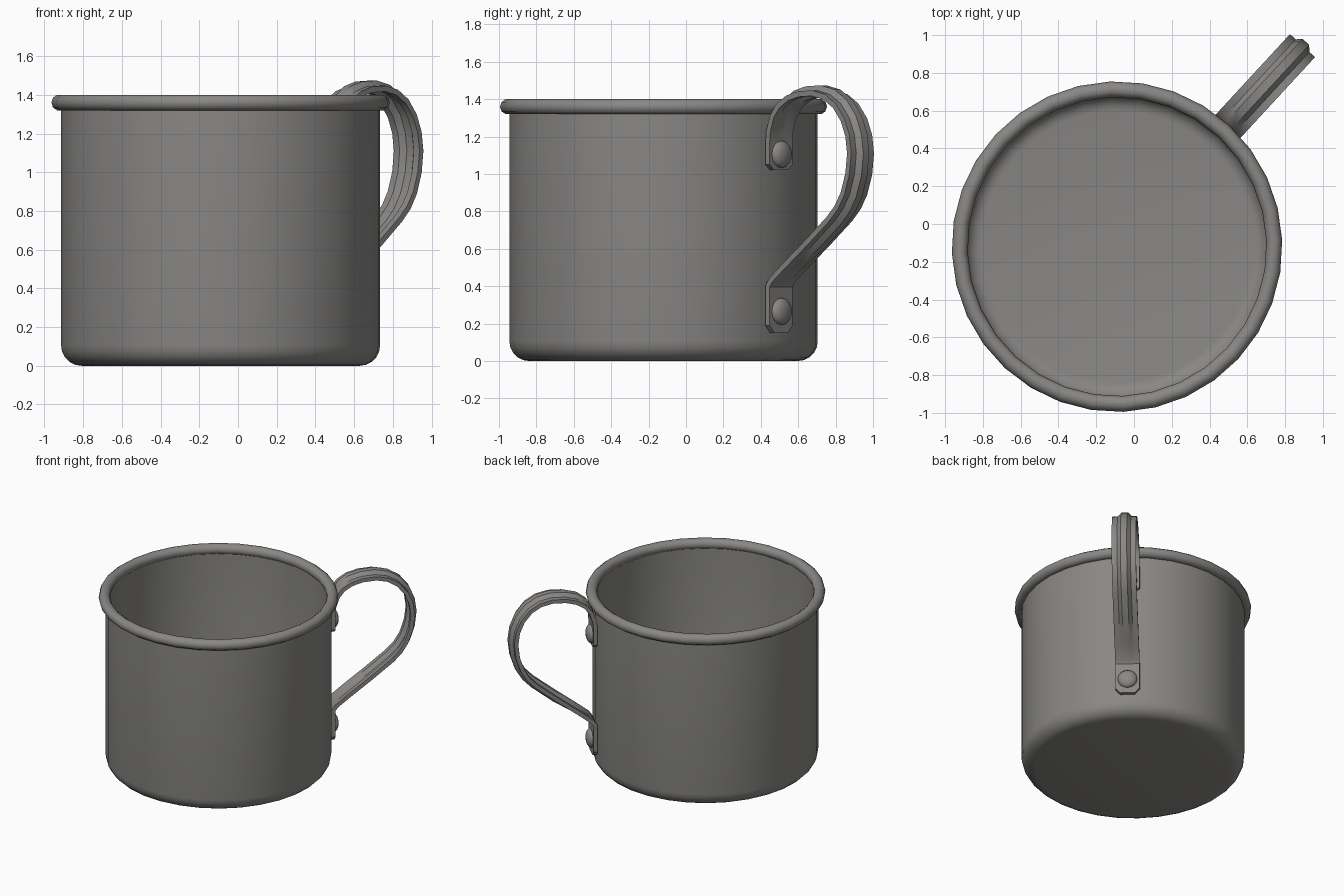
import bpy, bmesh, math
from mathutils import Vector, Matrix

if "Cube" in bpy.data.objects:
    bpy.data.objects.remove(bpy.data.objects["Cube"])

# Cup axis and handle direction
PLACE = Matrix.Translation((-0.09, -0.12, 0)) @ Matrix.Rotation(math.radians(47.3), 4, 'Z')

metal = bpy.data.materials.new("grey metal")
metal.diffuse_color = (0.25, 0.245, 0.235, 1)
metal.use_nodes = True
metal.node_tree.nodes["Principled BSDF"].inputs["Base Color"].default_value = metal.diffuse_color


def finish(name, bm, local=Matrix.Identity(4), angle=40):
    bmesh.ops.remove_doubles(bm, verts=bm.verts, dist=1e-5)
    bmesh.ops.recalc_face_normals(bm, faces=bm.faces)
    me = bpy.data.meshes.new(name)
    bm.to_mesh(me)
    bm.free()
    ob = bpy.data.objects.new(name, me)
    bpy.context.collection.objects.link(ob)
    me.materials.append(metal)
    ob.matrix_world = PLACE @ local
    bpy.ops.object.select_all(action='DESELECT')
    ob.select_set(True)
    bpy.context.view_layer.objects.active = ob
    bpy.ops.object.shade_smooth_by_angle(angle=math.radians(angle))
    return ob


def lathe(name, profile, steps, local=Matrix.Identity(4), angle=40):
    bm = bmesh.new()
    vs = [bm.verts.new((r, 0, z)) for r, z in profile]
    es = [bm.edges.new(p) for p in zip(vs, vs[1:])]
    bmesh.ops.spin(bm, geom=vs + es, cent=(0, 0, 0), axis=(0, 0, 1),
                   angle=2 * math.pi, steps=steps, use_merge=True)
    return finish(name, bm, local, angle)


def arc(cr, cz, rad, a0, a1, n):
    return [(cr + rad * math.cos(math.radians(a0 + (a1 - a0) * i / n)),
             cz + rad * math.sin(math.radians(a0 + (a1 - a0) * i / n))) for i in range(n + 1)]


# Cup wall and floor: outside, then back down the inside
outer = [(0, 0)] + arc(0.72, 0.105, 0.105, -90, 0, 5) + [(0.825, 1.36)]
inner = [(0.802, 1.36)] + arc(0.72, 0.107, 0.082, 0, -90, 5) + [(0, 0.025)]
lathe("cup_body", outer + inner, 32)

# Rolled rim
lathe("rolled_rim", arc(0.833, 1.36, 0.042, 0, 360, 10), 32, angle=60)

# Handle strip: centre line as (distance from cup axis, height)
path = [(0.84, 1.02), (0.84, 1.05), (0.84, 1.17), (0.845, 1.23), (0.872, 1.31), (0.915, 1.365),
        (0.98, 1.405), (1.06, 1.427), (1.16, 1.432), (1.25, 1.412), (1.325, 1.365),
        (1.385, 1.29), (1.42, 1.205), (1.433, 1.11), (1.42, 1.0), (1.385, 0.895),
        (1.34, 0.822), (1.28, 0.76), (1.12, 0.632), (0.96, 0.51), (0.865, 0.435), (0.84, 0.4),
        (0.84, 0.36), (0.84, 0.19), (0.84, 0.15)]
pts = [Vector(p) for p in path]
last = len(pts) - 1
HALF, THICK, RIDGE = 0.09, 0.03, 0.027
section = [(-1, 0), (-0.55, 0), (-0.26, 1), (0.26, 1), (0.55, 0), (1, 0)]

bm = bmesh.new()
rings = []
for i, p in enumerate(pts):
    a = (p - pts[i - 1]).normalized() if i > 0 else None
    b = (pts[i + 1] - p).normalized() if i < last else None
    t = ((a or b) + (b or a)).normalized()
    n = Vector((-t.y, t.x))
    half = HALF * (0.6 if i in (0, last) else 1)          # clipped end corners
    rise = RIDGE * max(0, min(1, (i - 3) / 3, (last - 4 - i) / 2))  # ridge fades into flat ends
    ring = []
    for side in (0.5, -0.5):
        row = section if side > 0 else section[::-1]
        for w, h in row:
            q = p + n * (side * THICK + h * rise)
            ring.append(bm.verts.new((q.x, w * half, q.y)))
    rings.append(ring)
for r0, r1 in zip(rings, rings[1:]):
    for k in range(12):
        m = (k + 1) % 12
        bm.faces.new((r0[k], r0[m], r1[m], r1[k]))
for r in (rings[0], rings[-1]):
    for k in range(5):
        bm.faces.new((r[k], r[k + 1], r[10 - k], r[11 - k]))
finish("handle", bm, angle=35)

# Domed rivets on the two handle tabs
dome = [(0.072, -0.03), (0.072, 0.008), (0.062, 0.022), (0.038, 0.034), (0, 0.039)]
for name, z in (("upper_rivet", 1.105), ("lower_rivet", 0.265)):
    turn = Matrix.Translation((0.855, 0, z)) @ Matrix.Rotation(math.pi / 2, 4, 'Y')
    lathe(name, dome, 16, turn, 50)
